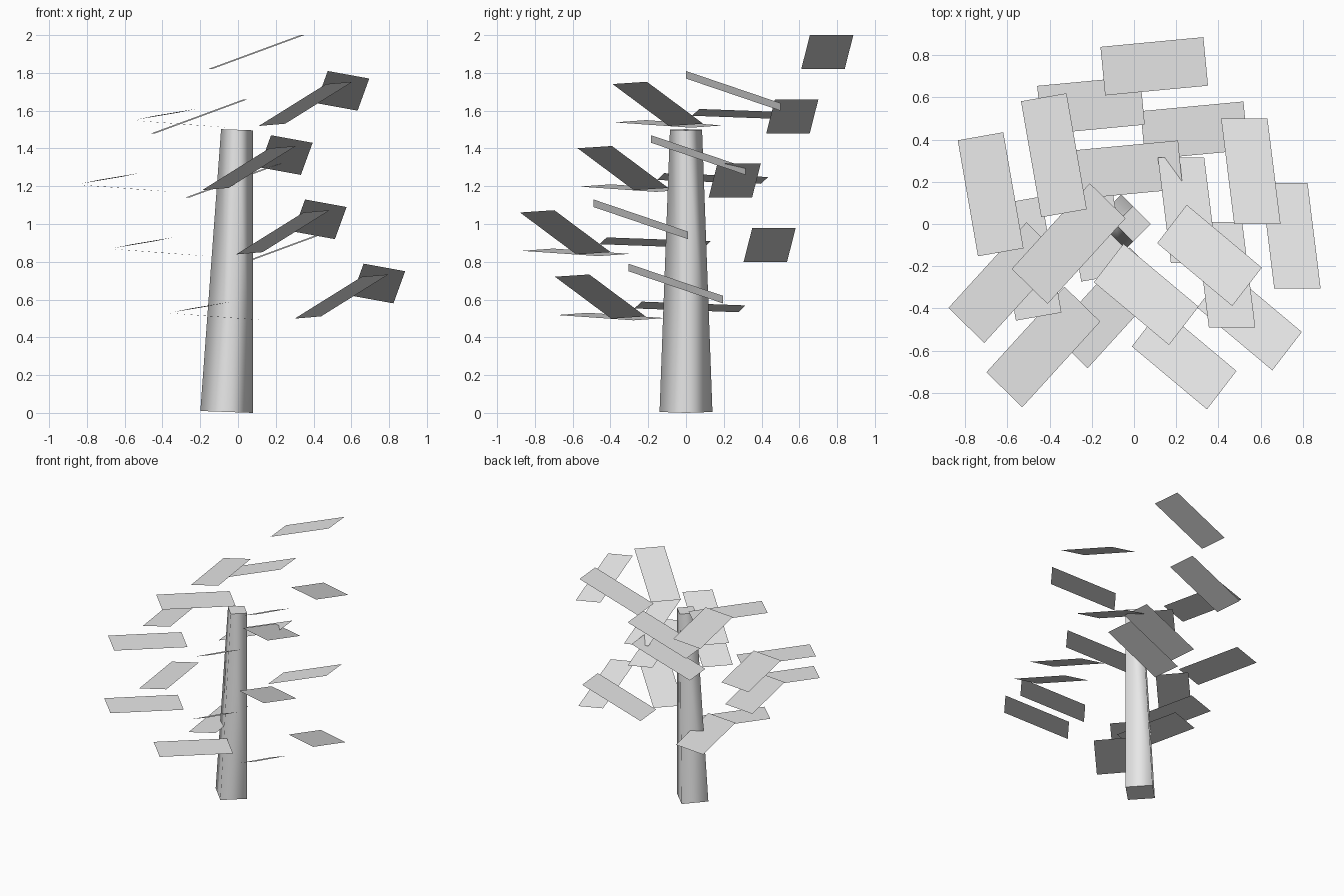
import bpy, bmesh, math
from mathutils import Vector, Matrix

cube = bpy.data.objects.get("Cube")
if cube:
    bpy.data.objects.remove(cube, do_unlink=True)

# single flat colour
grey = bpy.data.materials.new("light_grey")
grey.use_nodes = True
grey.diffuse_color = (0.8, 0.8, 0.8, 1)
grey.node_tree.nodes["Principled BSDF"].inputs["Base Color"].default_value = (0.8, 0.8, 0.8, 1)


def add_object(name, bm):
    mesh = bpy.data.meshes.new(name)
    bm.to_mesh(mesh)
    bm.free()
    mesh.materials.append(grey)
    obj = bpy.data.objects.new(name, mesh)
    bpy.context.scene.collection.objects.link(obj)
    return obj


# leaning four-sided trunk, smooth around the sides with flat caps
bm = bmesh.new()
bmesh.ops.create_cone(bm, cap_ends=True, segments=4, radius1=0.14, radius2=0.085,
                      depth=1.495,
                      matrix=Matrix.Translation((-0.032, 0, 0.752))
                      @ Matrix.Rotation(math.radians(2.1), 4, 'Y'))
corner = min(bm.verts, key=lambda v: abs(v.co.x + 0.06) + abs(v.co.z) + v.co.y)
# turn the section so that its corners point along the axes
if abs(abs(corner.co.y) - 0.14) > 0.02:
    bmesh.ops.rotate(bm, verts=bm.verts, cent=(-0.032, 0, 0.752),
                     matrix=Matrix.Rotation(math.radians(45), 3,
                                            Vector((math.sin(0.037), 0, math.cos(0.037)))))
for face in bm.faces:
    face.smooth = abs(face.normal.z) < 0.5
for edge in bm.edges:
    if any(not f.smooth for f in edge.link_faces):
        edge.smooth = False
add_object("trunk", bm)

# leaf cards: centre, half length vector, half width vector
leaves = {
    "back_leaf": ((0.096, 0.748, 1.91), (0.244, 0.023, 0.09), (-0.011, 0.115, 0)),
    "left_leaf": ((0.554, 0.25, 1.705), (0.031, -0.25, 0.085), (0.11, 0, -0.02)),
    "front_left_leaf": ((0.358, -0.149, 1.636), (0.178, -0.149, 0.111), (0.07, 0.091, 0.006)),
    "front_right_leaf": ((-0.31, -0.093, 1.53), (-0.185, -0.203, 0.014), (0.085, -0.083, -0.006)),
    "right_leaf": ((-0.38, 0.326, 1.581), (-0.048, 0.275, -0.01), (0.108, 0.019, 0.018)),
}
# the same whorl of leaves is repeated down the trunk
tiers = [(0, 0, 0), (-0.30, -0.185, -0.34), (-0.12, -0.49, -0.68), (0.19, -0.305, -1.02)]

for number, offset in enumerate(tiers, 1):
    for name, (centre, along, across) in leaves.items():
        c, a, w = Vector(centre) + Vector(offset), Vector(along), Vector(across)
        bm = bmesh.new()
        face = bm.faces.new([bm.verts.new(p) for p in (c - a - w, c + a - w, c + a + w, c - a + w)])
        face.normal_update()
        if face.normal.z < 0:
            face.normal_flip()
        add_object(f"{name}_{number}", bm)
